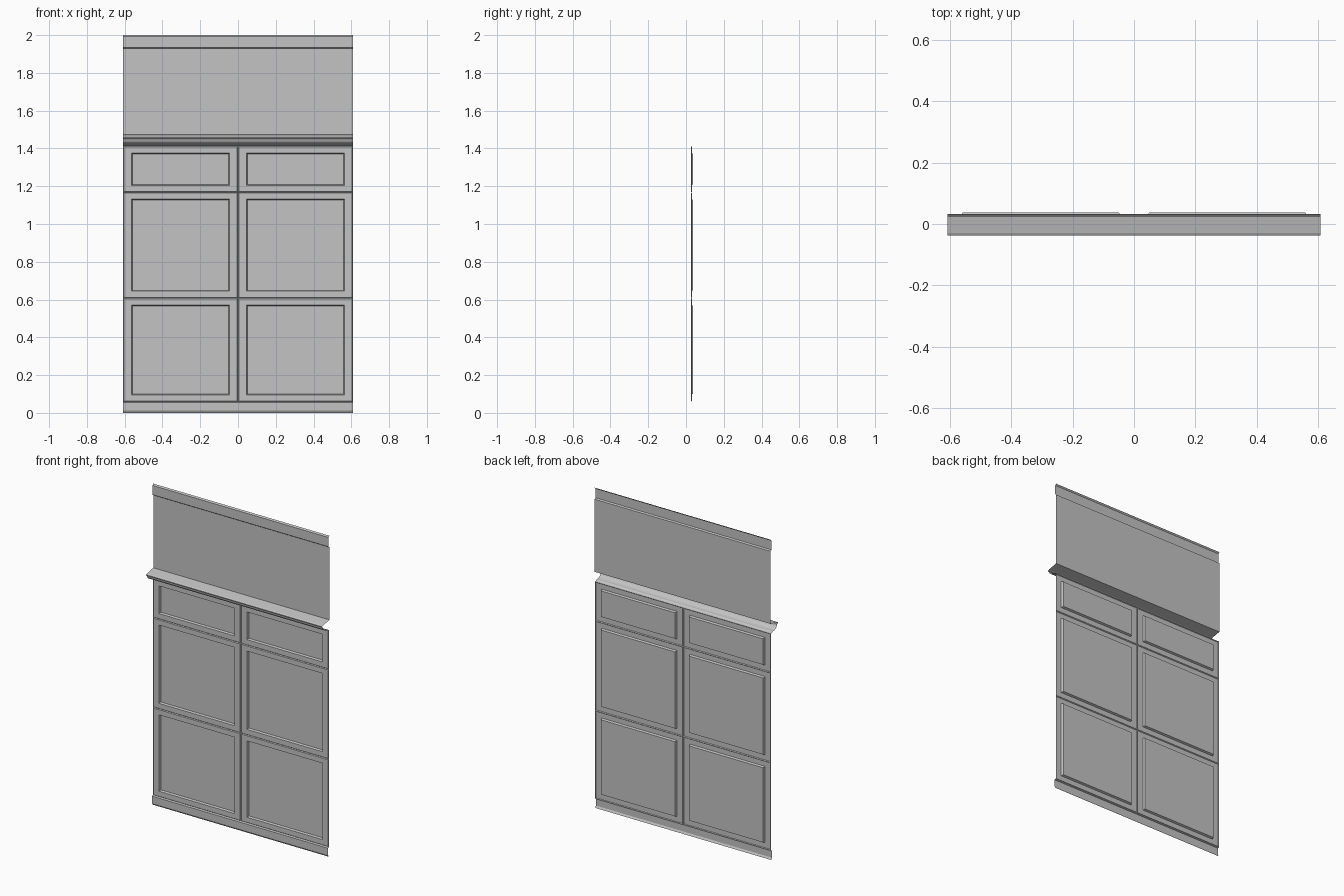
import bpy
import bmesh
import math

if "Cube" in bpy.data.objects:
    bpy.data.objects.remove(bpy.data.objects["Cube"], do_unlink=True)

HALF = 0.6075

grey = bpy.data.materials.new("plain grey")
grey.use_nodes = True
colour = (0.55, 0.55, 0.55, 1)
grey.diffuse_color = colour
grey.node_tree.nodes["Principled BSDF"].inputs["Base Color"].default_value = colour


def finish(bm, name):
    mesh = bpy.data.meshes.new(name)
    bm.to_mesh(mesh)
    bm.free()
    mesh.materials.append(grey)
    obj = bpy.data.objects.new(name, mesh)
    bpy.context.collection.objects.link(obj)
    return obj


def sweep(name, profile):
    """Run a (y, z) profile, listed from top to bottom, across the full width."""
    bm = bmesh.new()
    rows = [[bm.verts.new((x, y, z)) for x in (-HALF, HALF)] for y, z in profile]
    for upper, lower in zip(rows, rows[1:]):
        bm.faces.new((lower[0], lower[1], upper[1], upper[0]))
    return finish(bm, name)


def panel(name, x0, x1, z0, z1):
    """Chamfered board with a sunken field, as nested rectangular rings."""
    bm = bmesh.new()
    rings = []
    for mx, mz, y in ((0, 0, 0.031), (0.005, 0.004, 0.026),
                      (0.044, 0.036, 0.026), (0.049, 0.041, 0.038)):
        corners = ((x0 + mx, z0 + mz), (x1 - mx, z0 + mz),
                   (x1 - mx, z1 - mz), (x0 + mx, z1 - mz))
        rings.append([bm.verts.new((x, y, z)) for x, z in corners])
    for outer, inner in zip(rings, rings[1:]):
        for i in range(4):
            j = (i + 1) % 4
            bm.faces.new((outer[i], outer[j], inner[j], inner[i]))
    bm.faces.new(rings[-1])
    return finish(bm, name)


# Top trim band and plain upper wall
sweep("top_trim", [(0.033, 2.0), (0.025, 1.992), (0.025, 1.934), (0.033, 1.928)])
sweep("upper_wall", [(0.033, 1.928), (0.033, 1.475)])

# Ledge: sloping top, thin lip and a hollow curve back to the wall
cove = []
for i in range(7):
    a = math.radians(15 * i)
    cove.append((0.012 - 0.042 * math.cos(a), 1.45 - 0.03 * math.sin(a)))
sweep("ledge", [(0.033, 1.475), (-0.03, 1.463), (-0.038, 1.459), (-0.038, 1.453)]
      + cove + [(0.02, 1.414), (0.031, 1.412)])

# Two columns of sunken panels
rows = {"lower": (0.06, 0.608), "middle": (0.608, 1.168), "upper": (1.168, 1.412)}
for row, (bottom, top) in rows.items():
    panel(row + "_panel_right", -HALF, 0, bottom, top)
    panel(row + "_panel_left", 0, HALF, bottom, top)

# Skirting board
sweep("skirting", [(0.031, 0.06), (0.02, 0.056), (0.02, 0.012), (0.027, 0)])
